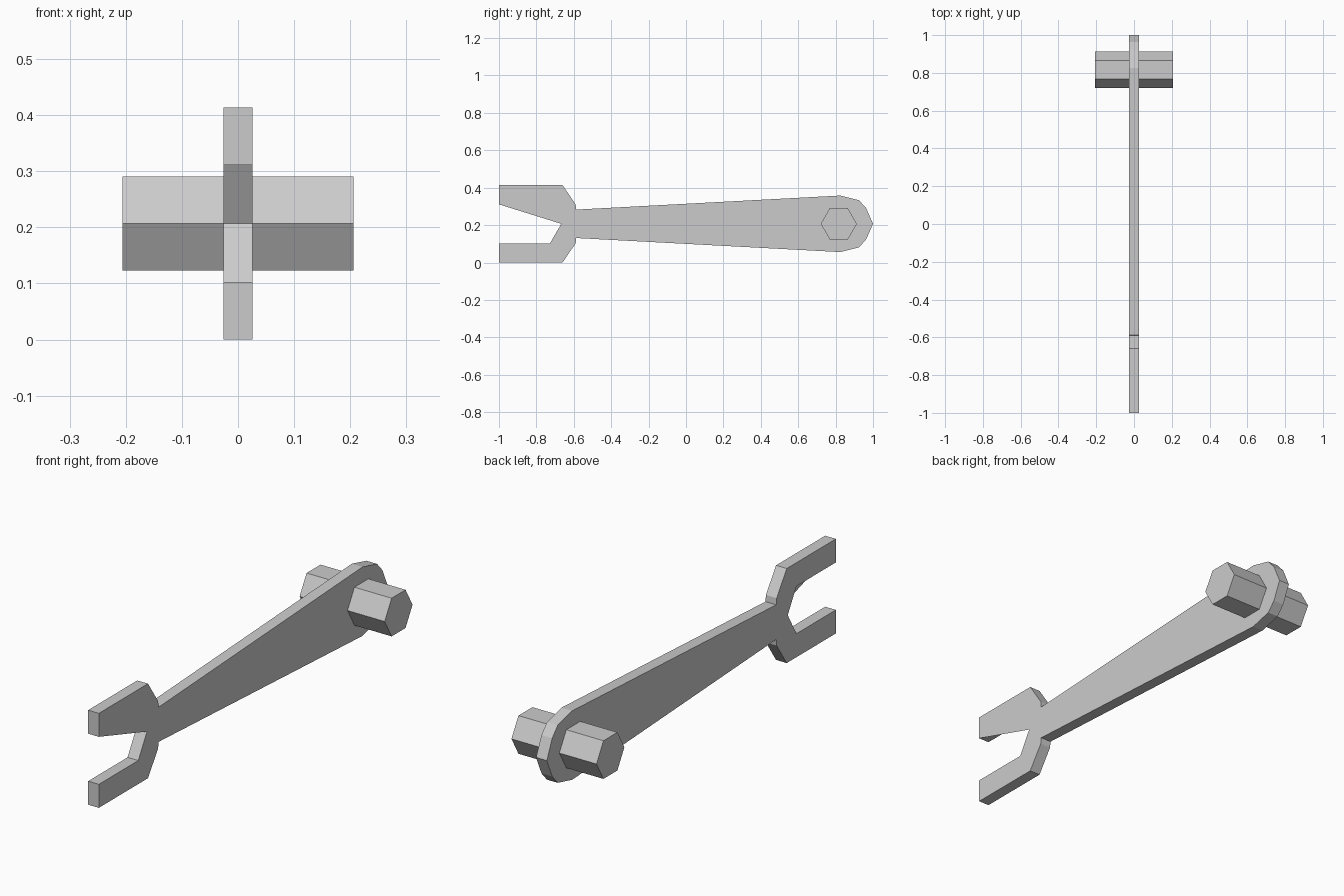
import bpy, bmesh, math

if "Cube" in bpy.data.objects:
    bpy.data.objects.remove(bpy.data.objects["Cube"])

ZC = 0.207   # height of the centre line
T = 0.026    # half thickness of the spanner


def extrude_profile(name, points, half_width):
    """Extrude a closed (y, z) outline symmetrically along x."""
    bm = bmesh.new()
    face = bm.faces.new([bm.verts.new((-half_width, y, z)) for y, z in points])
    ext = bmesh.ops.extrude_face_region(bm, geom=[face], use_keep_orig=True)
    moved = [g for g in ext["geom"] if isinstance(g, bmesh.types.BMVert)]
    bmesh.ops.translate(bm, verts=moved, vec=(2 * half_width, 0, 0))
    bmesh.ops.recalc_face_normals(bm, faces=bm.faces[:])
    return finish(name, bm)


def finish(name, bm):
    mesh = bpy.data.meshes.new(name)
    bm.to_mesh(mesh)
    bm.free()
    obj = bpy.data.objects.new(name, mesh)
    bpy.context.collection.objects.link(obj)
    return obj


# Spanner body: upper half outline as (y, offset from centre), mirrored below
upper = [(-0.727, 0.104), (-1, 0.104), (-1, 0.207), (-0.66, 0.207),
         (-0.59, 0.104), (-0.587, 0.076), (0.825, 0.151), (0.925, 0.126),
         (0.963, 0.084)]
outline = ([(-0.667, ZC)] + [(y, ZC + d) for y, d in upper] + [(1.0, ZC)]
           + [(y, ZC - d) for y, d in reversed(upper)])
extrude_profile("spanner_body", outline, T)

# Thin web across the upper jaw corner, on the right face only
bm = bmesh.new()
bm.faces.new([bm.verts.new((T, y, z)) for y, z in
              [(-1, ZC + 0.104), (-0.667, ZC), (-0.727, ZC + 0.104)]])
finish("jaw_web", bm)

# Hexagonal bolt through the round end
R = 0.0965
hexagon = [(0.817 + R * math.cos(math.radians(60 * i)),
            ZC + R * math.sin(math.radians(60 * i))) for i in range(6)]
extrude_profile("hex_bolt", hexagon, 0.206)
